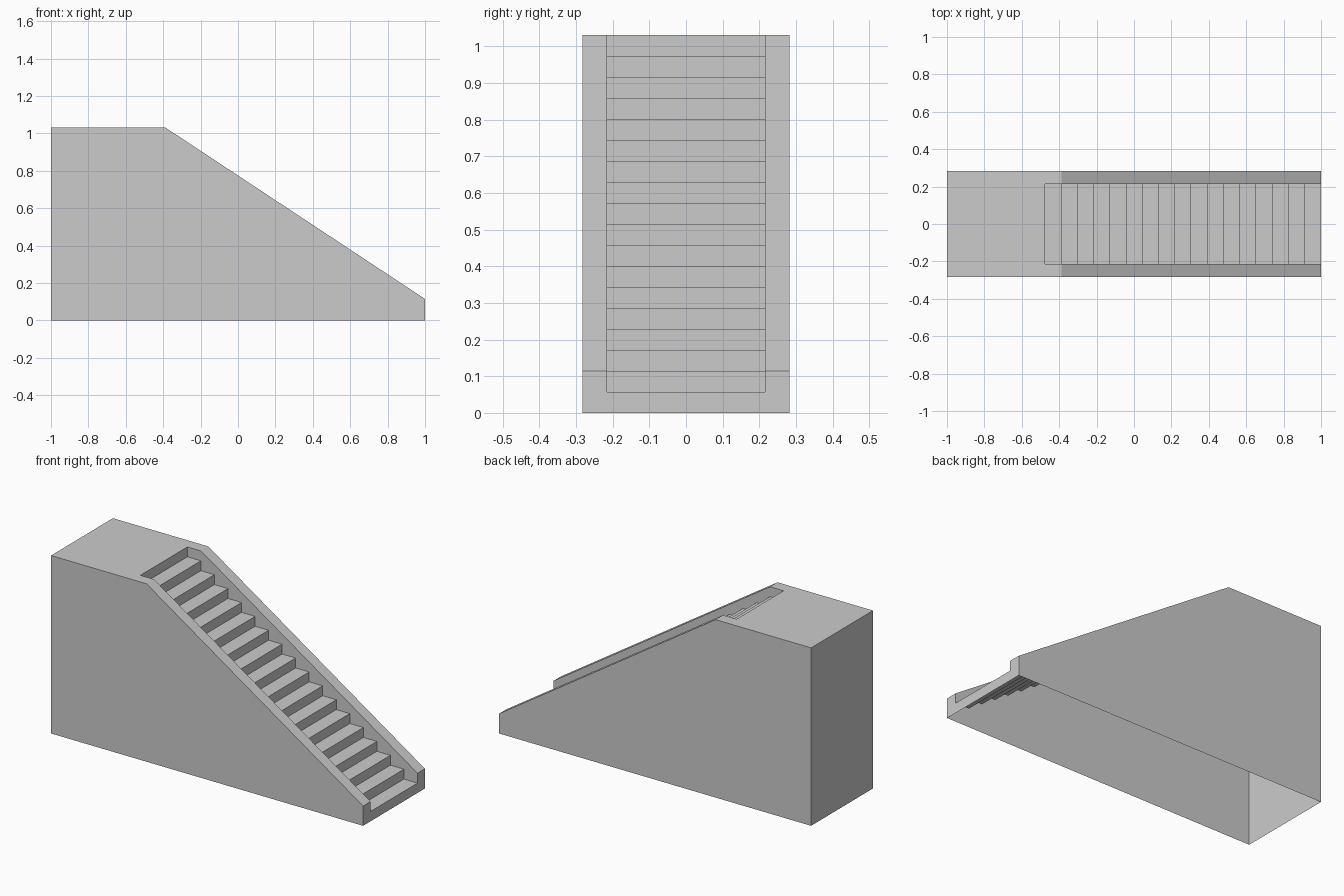
import bpy
import bmesh
import math

if "Cube" in bpy.data.objects:
    bpy.data.objects.remove(bpy.data.objects["Cube"])

STEPS = 18                       # risers, the last one reaches the landing
H = 1.031                        # total height
T = H / STEPS                    # riser height
R = 1.475 / 17                   # tread depth
W, C = 0.283, 0.215              # half widths: block and stair channel

bm = bmesh.new()


def polygon(profile, y, flip=False):
    """Flat wall with an (x, z) outline at a given y."""
    pts = profile[::-1] if flip else profile
    bm.faces.new([bm.verts.new((x, y, z)) for x, z in pts])


def band(profile, y0, y1):
    """Strip that sweeps an open (x, z) profile from y0 to y1."""
    rows = [(bm.verts.new((x, y0, z)), bm.verts.new((x, y1, z))) for x, z in profile]
    for (a, b), (d, c) in zip(rows, rows[1:]):
        bm.faces.new((a, b, c, d))


# Profiles: stair zigzag, sloping rail line, and the landing with the rear wall
stairs = [(1, 0), (1, T)]
for k in range(1, STEPS):
    stairs += [(1 - k * R, k * T), (1 - k * R, (k + 1) * T)]
rail_top = (1 - 16 * R, H)
rail = [(1, 0), (1, T), (1, 2 * T), rail_top, stairs[-1]]
tail = [(-1, H), (-1, 0)]

# Stair flight in the middle, sloping rails on both sides
band(stairs + tail, -C, C)
band(rail + tail, -W, -C)
band(rail + tail, C, W)

# Outer side walls and inner channel walls (the underside stays open)
channel = stairs[1:] + [rail_top, (1, 2 * T)]
for side in (-1, 1):
    polygon(rail + tail, side * W, flip=side > 0)
    polygon(channel, side * C, flip=side > 0)

# Weld the shell and merge coplanar faces
bmesh.ops.remove_doubles(bm, verts=bm.verts[:], dist=1e-4)
bmesh.ops.dissolve_limit(bm, angle_limit=math.radians(1),
                         verts=bm.verts[:], edges=bm.edges[:])

mesh = bpy.data.meshes.new("staircase_block")
bm.to_mesh(mesh)
bm.free()
obj = bpy.data.objects.new("staircase_block", mesh)
bpy.context.collection.objects.link(obj)
